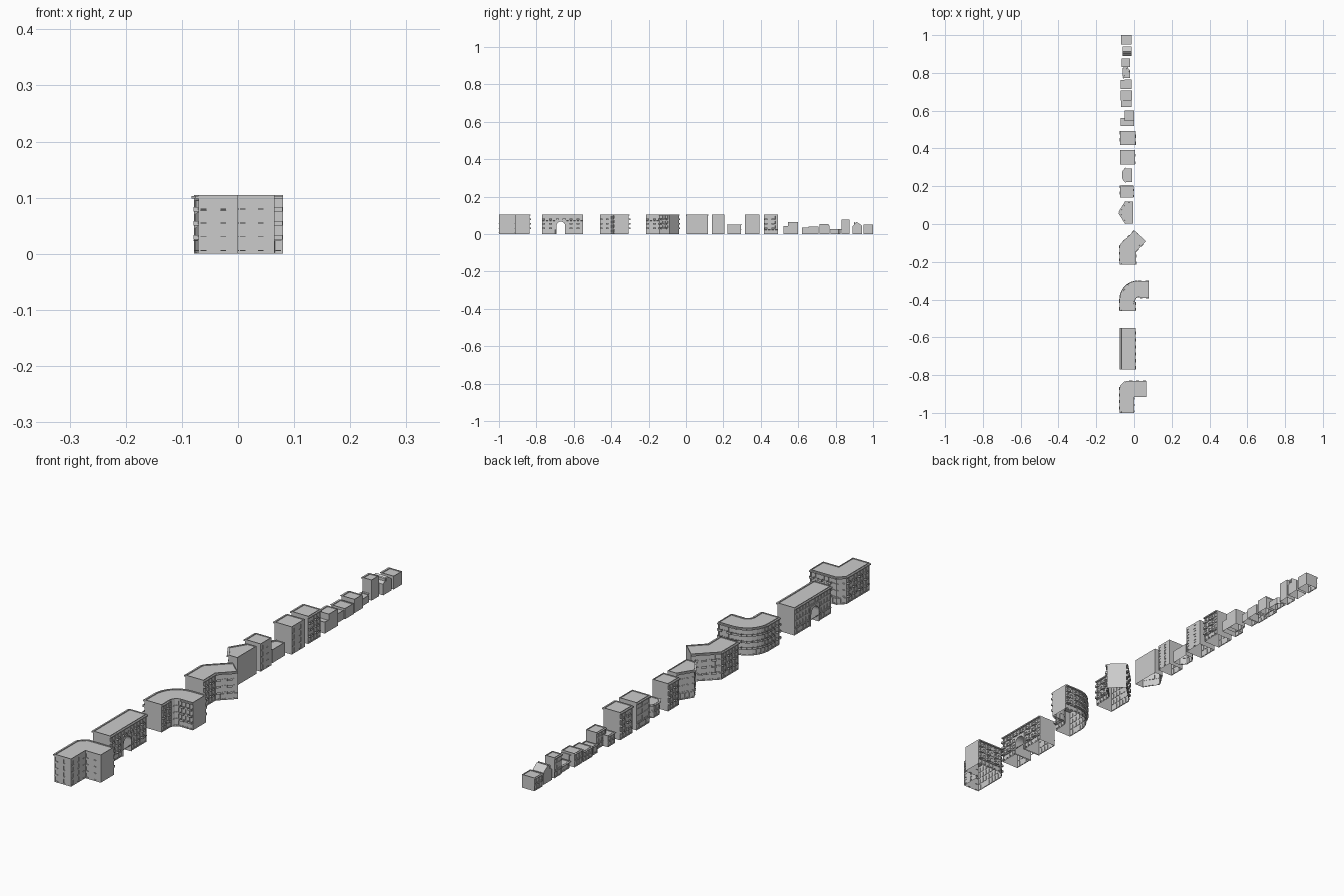
import bpy, bmesh, math
from mathutils import Vector as V

if "Cube" in bpy.data.objects:
    bpy.data.objects.remove(bpy.data.objects["Cube"])

UP = V((0, 0, 1))


def finish(bm, name):
    me = bpy.data.meshes.new(name)
    bm.to_mesh(me)
    bm.free()
    ob = bpy.data.objects.new(name, me)
    bpy.context.collection.objects.link(ob)
    return ob


def slab(bm, p, u, n, a, b, z0, z1, d, top=True):
    """Box standing out by d from a wall: a..b along u, z0..z1 high."""
    c = [bm.verts.new(p + u * s + n * o + UP * z)
         for z in (z0, z1) for s, o in ((a, 0), (a, d), (b, d), (b, 0))]
    faces = [(0, 1, 2, 3), (0, 4, 5, 1), (1, 5, 6, 2), (2, 6, 7, 3)]
    if top:
        faces.append((4, 7, 6, 5))
    for f in faces:
        bm.faces.new([c[i] for i in f])


def inset(bm, face, t, d):
    bmesh.ops.inset_individual(bm, faces=[face], thickness=t)
    bmesh.ops.inset_individual(bm, faces=[face], thickness=0.0001, depth=-d)


def building(name, pts, kinds, h=0.105, floors=4, hole=None):
    """Open-bottomed shell from a counter-clockwise footprint.
    kinds per edge: p plain, w windows, s street front, b balconies, c long balconies"""
    bm = bmesh.new()
    bm.normal_update()
    wins = []
    fh = h * 0.94 / floors
    for i, (q, k) in enumerate(zip(pts, kinds)):
        p, e = V((*q, 0)), V((*pts[(i + 1) % len(pts)], 0))
        L = (e - p).length
        u = (e - p) / L
        n = u.cross(UP)

        def quad(a, b, z0, z1):
            return bm.faces.new([bm.verts.new(p + u * s + UP * z) for s, z in
                                 ((a, z0), (b, z0), (b, z1), (a, z1))])
        if k == 'p':
            quad(0, L, 0, h)
            continue
        bays = max(1, round(L / 0.0183))
        w = L / bays
        quad(0, L, fh * floors, h)
        for f in range(floors):
            z = f * fh
            for j in range(bays):
                if hole and k != 'p' and f < 3 and j in hole.get(i, ()):
                    continue
                face = quad(j * w, j * w + w, z, z + fh)
                if k == 'w' and j % 2 == 1:
                    continue
                wins.append((face, min(w, fh) * (0.28 if k == 'w' or f else 0.18)))
                a = j * w
                if k == 'b' and f and j % 2 == 0:
                    slab(bm, p, u, n, a + w * .05, a + w * .95, z + .001, z + .009, .009, False)
                else:
                    slab(bm, p, u, n, a + w * .2, a + w * .8, z + fh * .2, z + fh * .26, .0018)
            if k == 'c' and f:
                slab(bm, p, u, n, 0, L, z + .001, z + .009, .008, False)
        # cornice and string course
        if k in 'sbc':
            slab(bm, p, u, n, 0, L, h * .935, h * .98, .006)
            slab(bm, p, u, n, 0, L, fh - .002, fh, .002)
    roof = bm.faces.new([bm.verts.new((x, y, h)) for x, y in pts])
    bm.normal_update()
    for face, t in wins:
        inset(bm, face, t, .0018)
    inset(bm, roof, .0035, .003)
    return finish(bm, name)


def box(name, x0, x1, y0, y1, h, street='s', floors=2):
    return building(name, [(x0, y0), (x1, y0), (x1, y1), (x0, y1)],
                    ['p', 'p', 'p', street], h, floors)


def extrude_x(name, prof, x0, x1):
    """Profile in (y, z) extruded along x."""
    bm = bmesh.new()
    a = [bm.verts.new((x0, y, z)) for y, z in prof]
    b = [bm.verts.new((x1, y, z)) for y, z in prof]
    bm.faces.new(a[::-1])
    bm.faces.new(b)
    m = len(prof)
    for i in range(m):
        j = (i + 1) % m
        if prof[i][1] or prof[j][1]:
            bm.faces.new((a[i], a[j], b[j], b[i]))
    return finish(bm, name)


def arc(cx, cy, r, a0, a1, n):
    return [(cx + r * math.cos(math.radians(a0 + (a1 - a0) * i / n)),
             cy + r * math.sin(math.radians(a0 + (a1 - a0) * i / n))) for i in range(n + 1)]


# right-angled corner block with a cut corner
building("corner_block",
         [(-.07, -1), (0, -1), (0, -.915), (.065, -.915), (.065, -.837), (-.045, -.837), (-.07, -.862)],
         "wwwwpbsb"[1:4] + "pbsb")

# straight block with an arched passage
y0, bay = -.77, .22 / 12
building("gate_block", [(-.07, y0), (.002, y0), (.002, -.55), (-.07, -.55)], "pbps",
         hole={1: (4, 5, 6), 3: (5, 6, 7)})
ya, yb, zt = y0 + 4 * bay, y0 + 7 * bay, .105 * .94 * .75
yc = (ya + yb) / 2
extrude_x("gate_arch", [(ya, zt), (ya, 0), (yc - .023, 0)] + arc(yc, .043, .023, 180, 0, 12)
          + [(yc + .023, 0), (yb, 0), (yb, zt)], -.073, .005)

# rounded quarter block
inner = arc(.03, -.413, .028, 180, 90, 4)
outer = arc(.02, -.397, .09, 90, 180, 8)
pts = [(-.07, -.46), (.002, -.46)] + inner + [(.08, -.385), (.08, -.307)] + outer
building("curved_block", pts, "pb" + "wwww" + "bp" + "b" + "c" * 8 + "b")

# block bent by 45 degrees
building("bent_block", [(-.07, -.215), (.005, -.215), (.005, -.142), (.06, -.087), (.006, -.038), (-.07, -.112)],
         "pbbpbb")

# tall middle blocks
building("pointed_block", [(-.042, .003), (-.005, .003), (-.005, .118), (-.042, .118), (-.078, .06)], "pppss")
building("narrow_block", [(-.068, .14), (-.003, .14), (-.003, .205), (-.068, .205)], "pwpb")
building("wide_block", [(-.068, .315), (.005, .315), (.005, .393), (-.068, .393)], "pwps")
building("balcony_block", [(-.068, .418), (.002, .418), (.002, .492), (-.068, .492)], "pbpb")

# low shop with a canted front
building("canted_shop", [(-.042, .222), (-.01, .222), (-.01, .295), (-.042, .295), (-.058, .275), (-.058, .242)],
         "pppsss", .05, 2)

# small houses and annexes
box("stepped_house_low", -.066, .0, .52, .562, .043)
box("stepped_house_high", -.045, .0, .545, .6, .064, floors=3)
box("annex_low", -.062, -.014, .62, .66, .034, floors=1)
box("annex_high", -.066, -.01, .655, .708, .04, floors=2)
box("cottage", -.066, -.012, .715, .762, .052)
box("cottage_porch", -.045, -.012, .722, .766, .045)
building("kiosk", [(-.052, .772), (-.022, .772), (-.022, .815), (-.032, .825), (-.055, .825), (-.055, .78)],
         "pppsss", .026, 1)
box("tower_house", -.06, -.022, .832, .875, .078, floors=3)
box("end_house", -.064, -.012, .95, 1.0, .05)

# gabled house with roof ribs
extrude_x("gabled_house", [(.89, 0), (.94, 0), (.94, .045), (.913, .064), (.89, .042)], -.06, -.014)
for i, y in enumerate((.899, .907)):
    extrude_x(f"roof_rib_{i}", [(y, .048), (y + .004, .048), (y + .004, .063), (y, .06)], -.062, -.012)
